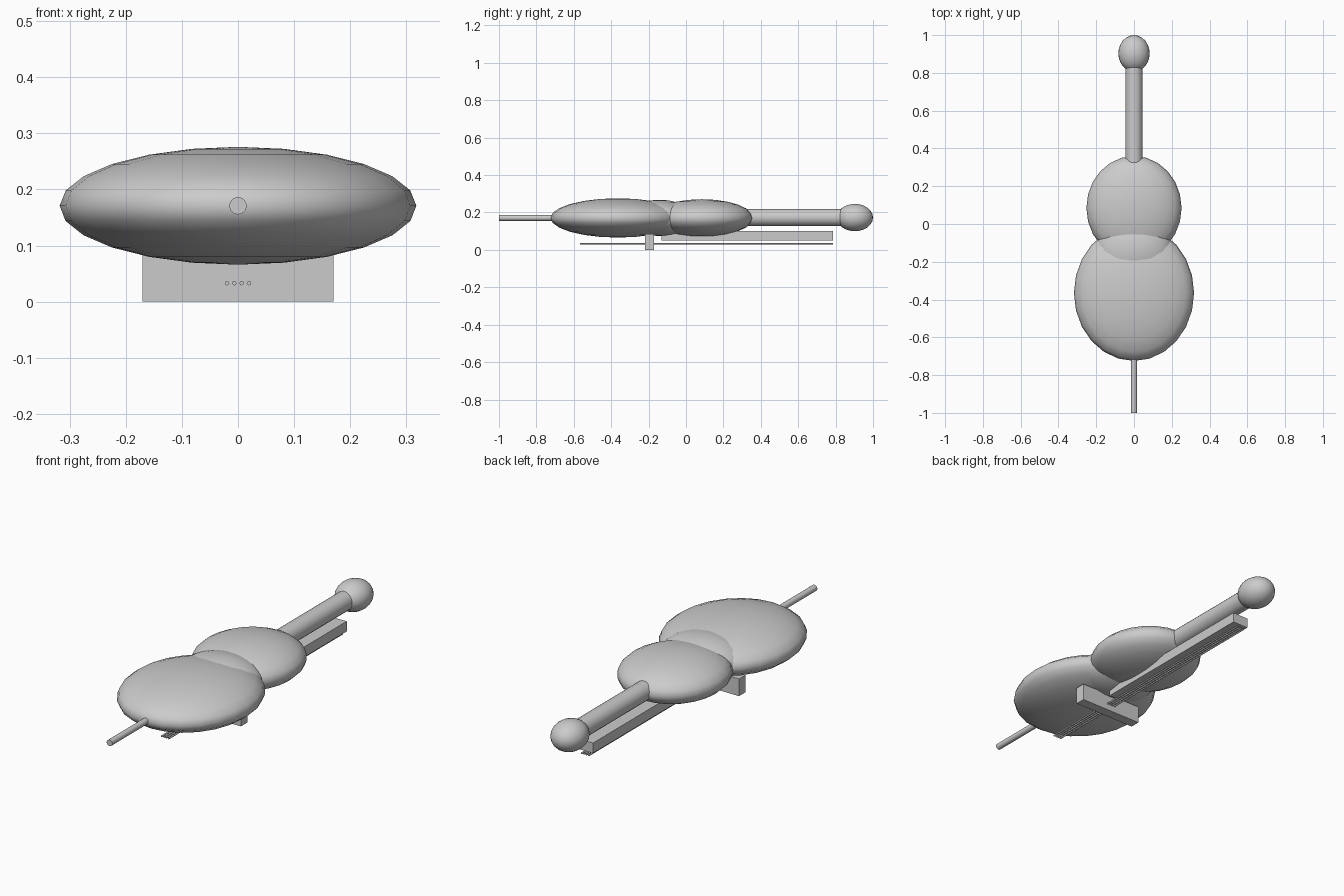
import bpy, math

if "Cube" in bpy.data.objects:
    bpy.data.objects.remove(bpy.data.objects["Cube"])

Z = 0.171  # height of the body's mid plane


def smooth(obj, angle=40):
    bpy.ops.object.select_all(action='DESELECT')
    obj.select_set(True)
    bpy.context.view_layer.objects.active = obj
    bpy.ops.object.shade_smooth_by_angle(angle=math.radians(angle))


def ellipsoid(name, y, z, radii):
    bpy.ops.mesh.primitive_uv_sphere_add(segments=24, ring_count=12, radius=1, location=(0, y, z))
    obj = bpy.context.object
    obj.name = name
    obj.scale = radii
    bpy.ops.object.transform_apply(location=False, rotation=False, scale=True)
    smooth(obj, 60)
    return obj


def rod(name, x, z, y0, y1, radius, sides):
    bpy.ops.mesh.primitive_cylinder_add(vertices=sides, radius=radius, depth=y1 - y0,
                                        location=(x, (y0 + y1) / 2, z),
                                        rotation=(math.pi / 2, 0, 0))
    obj = bpy.context.object
    obj.name = name
    smooth(obj, 50)
    return obj


def block(name, x, y, z):
    lo, hi = zip(x, y, z)
    bpy.ops.mesh.primitive_cube_add(size=1, location=[(a + b) / 2 for a, b in zip(lo, hi)])
    obj = bpy.context.object
    obj.name = name
    obj.scale = [b - a for a, b in zip(lo, hi)]
    bpy.ops.object.transform_apply(location=False, rotation=False, scale=True)
    return obj


# Body: two bouts joined by a waist
ellipsoid("lower_bout", -0.365, Z, (0.318, 0.36, 0.105))
ellipsoid("upper_bout", 0.085, Z, (0.252, 0.275, 0.1))
ellipsoid("waist", -0.14, Z, (0.205, 0.18, 0.097))

# Neck, head and end pin
rod("neck", 0, 0.173, 0.30, 0.83, 0.046, 20)
ellipsoid("head", 0.903, 0.173, (0.083, 0.097, 0.073))
rod("end_pin", 0, Z, -1.0, -0.68, 0.0155, 14)

# Fingerboard and bridge on the underside
block("fingerboard", (-0.043, 0.043), (-0.13, 0.785), (0.05, 0.1))
block("bridge", (-0.17, 0.17), (-0.22, -0.17), (0.0, 0.085))

# Four strings
for i in range(4):
    rod(f"string_{i + 1}", (i - 1.5) * 0.013, 0.033, -0.567, 0.785, 0.004, 8)
